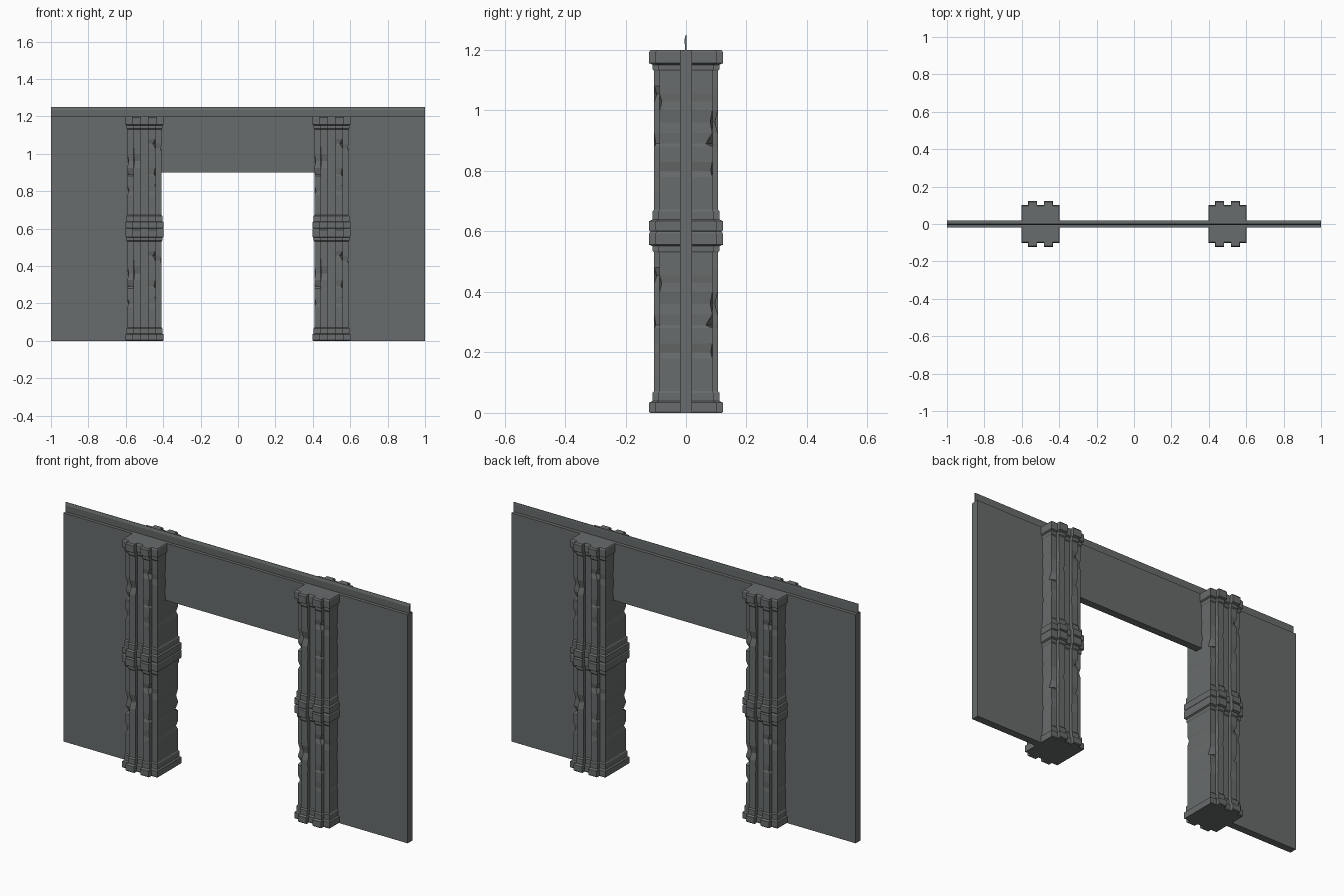
import bpy, bmesh, random

if "Cube" in bpy.data.objects:
    bpy.data.objects.remove(bpy.data.objects["Cube"])

random.seed(4)
stone = bpy.data.materials.new("dark grey stone")
stone.diffuse_color = (0.14, 0.15, 0.15, 1)
stone.use_nodes = True
stone.node_tree.nodes["Principled BSDF"].inputs["Base Color"].default_value = stone.diffuse_color


def make_object(name, bm):
    bmesh.ops.recalc_face_normals(bm, faces=bm.faces)
    mesh = bpy.data.meshes.new(name)
    bm.to_mesh(mesh)
    bm.free()
    mesh.materials.append(stone)
    ob = bpy.data.objects.new(name, mesh)
    bpy.context.collection.objects.link(ob)
    return ob


def prism(name, outline, offset):
    """Extrude a closed outline of 3D points along an offset."""
    bm = bmesh.new()
    face = bm.faces.new([bm.verts.new(p) for p in outline])
    ext = bmesh.ops.extrude_face_region(bm, geom=[face])
    bmesh.ops.translate(bm, vec=offset,
                        verts=[v for v in ext["geom"] if isinstance(v, bmesh.types.BMVert)])
    return make_object(name, bm)


# Wall with doorway
wall = [(-1, 0), (-0.43, 0), (-0.43, 0.9), (0.43, 0.9), (0.43, 0), (1, 0), (1, 1.2), (-1, 1.2)]
prism("wall", [(x, -0.02, z) for x, z in wall], (0, 0.04, 0))

# Thin ridge along the top of the wall
ridge = [(-0.003, 1.2), (-0.005, 1.235), (-0.001, 1.25), (0.001, 1.25), (0.002, 1.235), (0.002, 1.2)]
prism("top_ridge", [(-1, y, z) for y, z in ridge], (2, 0, 0))


def section(d):
    """Half of the two-ribbed pillar outline, grown outward by d."""
    bx, by, ry = 0.092 + 0.6 * d, 0.087 + 0.8 * d, 0.105 + d
    r1, r2 = 0.022 - 0.2 * d, 0.06 + 0.4 * d
    right = [(bx, by), (r2, by), (r2, ry), (r1, ry), (r1, by)]
    return right + [(-x, y) for x, y in reversed(right)]


# Pillar rings: height, outward growth
base = [(0, 0.013), (0.004, 0.017), (0.034, 0.017), (0.039, 0.006), (0.066, 0.006), (0.072, 0)]
shaft = [(z, 0) for z in (0.13, 0.18, 0.2, 0.23, 0.28, 0.29, 0.325, 0.36, 0.4, 0.43, 0.455, 0.48)]
cap = [(0.53, 0), (0.535, 0.005), (0.551, 0.005), (0.556, 0.017), (0.593, 0.017), (0.6, 0.012)]
# Chips: (outline corner, height) -> shrink in x and y
chips = {(0, 0.2): (0.1, 0.06), (0, 0.29): (0.04, 0.25), (0, 0.36): (0.08, 0.08),
         (2, 0.36): (0.1, 0.09), (3, 0.36): (0, 0.08), (7, 0.455): (0.25, 0.08),
         (6, 0.2): (0, 0.05), (9, 0.43): (0.05, 0.08), (7, 0.29): (0.12, 0.05)}


def pillar_block(name, x0, z0):
    random.seed(4)
    bm = bmesh.new()
    rings = []
    for z, d in base + shaft + cap:
        half = []
        for i, (x, y) in enumerate(section(d)):
            a, b = chips.get((i, z), (0, 0))
            if (z, d) in shaft and i in (2, 3, 6, 7):   # slightly worn rib edges
                a += random.uniform(0, 0.05)
            half.append((x * (1 - a), y * (1 - b)))
        pts = half + [(-x, -y) for x, y in half]
        rings.append([bm.verts.new((x0 + x, y, z0 + z)) for x, y in pts])
    n = len(rings[0])
    for lo, hi in zip(rings, rings[1:]):
        for i in range(n):
            j = (i + 1) % n
            bm.faces.new((lo[i], lo[j], hi[j], hi[i]))
    bm.faces.new(rings[0][::-1])
    bm.faces.new(rings[-1])
    make_object(name, bm)


# Two pillars, each of two stacked blocks
for side, x0 in (("left", -0.5), ("right", 0.5)):
    for level, z0 in (("lower", 0), ("upper", 0.6)):
        pillar_block(f"{side}_pillar_{level}", x0, z0)
